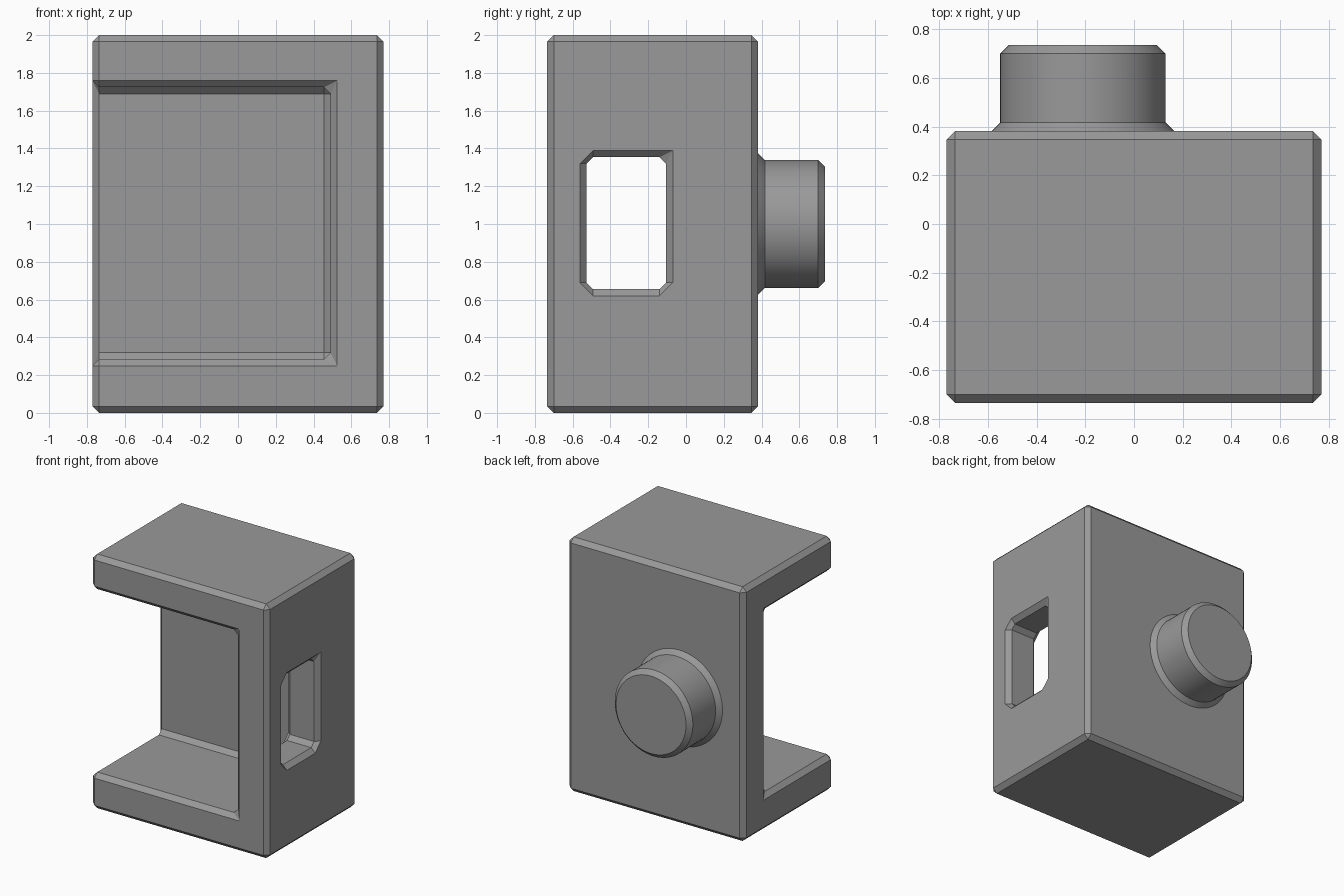
import bpy, bmesh, math
from mathutils import Matrix

if "Cube" in bpy.data.objects:
    bpy.data.objects.remove(bpy.data.objects["Cube"])

B = 0.035                      # chamfer size used everywhere
X, Y0, Y1, Z = 0.77, -0.735, 0.382, 2.0

grey = bpy.data.materials.new("mid grey")
grey.diffuse_color = (0.32, 0.32, 0.32, 1)
grey.use_nodes = True
grey.node_tree.nodes["Principled BSDF"].inputs["Base Color"].default_value = grey.diffuse_color


def finish(name, bm):
    bmesh.ops.recalc_face_normals(bm, faces=bm.faces[:])
    me = bpy.data.meshes.new(name)
    bm.to_mesh(me)
    bm.free()
    me.materials.append(grey)
    ob = bpy.data.objects.new(name, me)
    bpy.context.collection.objects.link(ob)
    return ob


def box(name, lo, hi):
    bm = bmesh.new()
    bmesh.ops.create_cube(bm, size=1)
    for v in bm.verts:
        v.co = [(a + b) / 2 + c * (b - a) for a, b, c in zip(lo, hi, v.co)]
    return finish(name, bm)


def loft(name, rings):
    bm = bmesh.new()
    loops = [[bm.verts.new(p) for p in r] for r in rings]
    n = len(loops[0])
    for a, b in zip(loops, loops[1:]):
        for i in range(n):
            j = (i + 1) % n
            bm.faces.new((a[i], a[j], b[j], b[i]))
    bm.faces.new(loops[0])
    bm.faces.new(loops[-1])
    bmesh.ops.remove_doubles(bm, verts=bm.verts[:], dist=1e-5)
    return finish(name, bm)


def apply(ob, mod):
    bpy.context.view_layer.objects.active = ob
    bpy.ops.object.modifier_apply(modifier=mod.name)


def cut(ob, cutter):
    m = ob.modifiers.new("cut", 'BOOLEAN')
    m.operation, m.solver, m.object = 'DIFFERENCE', 'EXACT', cutter
    apply(ob, m)
    bpy.data.objects.remove(cutter)


# Housing: block with a cavity open to the front and left, all edges chamfered
housing = box("housing", (-X, Y0, 0), (X, Y1, Z))
cut(housing, box("cavity_cutter", (-1, -1, 0.284), (0.49, 0.10, 1.724)))
bev = housing.modifiers.new("chamfer", 'BEVEL')
bev.width, bev.segments = B, 1
bev.limit_method, bev.angle_limit = 'ANGLE', math.radians(30)
bev.use_clamp_overlap = False
apply(housing, bev)


# Window through the right wall, flared at both mouths
def window_ring(x, off):
    y0, y1, z0, z1 = -0.527 - off, -0.105 + off, 0.655 - off, 1.354 + off
    c, s = B + off, max(B - off, 0)      # the upper rear corner closes to a point
    return [(x, y, z) for y, z in (
        (y0 + c, z0), (y1 - c, z0), (y1, z0 + c), (y1, z1 - s),
        (y1 - s, z1), (y0 + c, z1), (y0, z1 - c), (y0, z0 + c))]


cut(housing, loft("window_cutter", [
    window_ring(x, o) for x, o in ((0.47, B + 0.02), (0.49, B), (0.49 + B, 0),
                                   (X - B, 0), (X, B), (X + 0.02, B + 0.02))]))


# Round boss on the back with a flared foot and chamfered end
def circle(y, r, n=64):
    return [(-0.21 + r * math.cos(2 * math.pi * i / n), y,
             1.0 + r * math.sin(2 * math.pi * i / n)) for i in range(n)]


boss = loft("back_boss", [circle(y, r) for y, r in (
    (Y1 - 0.03, 0.34 + B), (Y1, 0.34 + B), (Y1 + B, 0.34),
    (0.735 - B, 0.34), (0.735, 0.34 - B))])
bpy.ops.object.select_all(action='DESELECT')
boss.select_set(True)
bpy.context.view_layer.objects.active = boss
bpy.ops.object.shade_smooth_by_angle(angle=math.radians(30))
